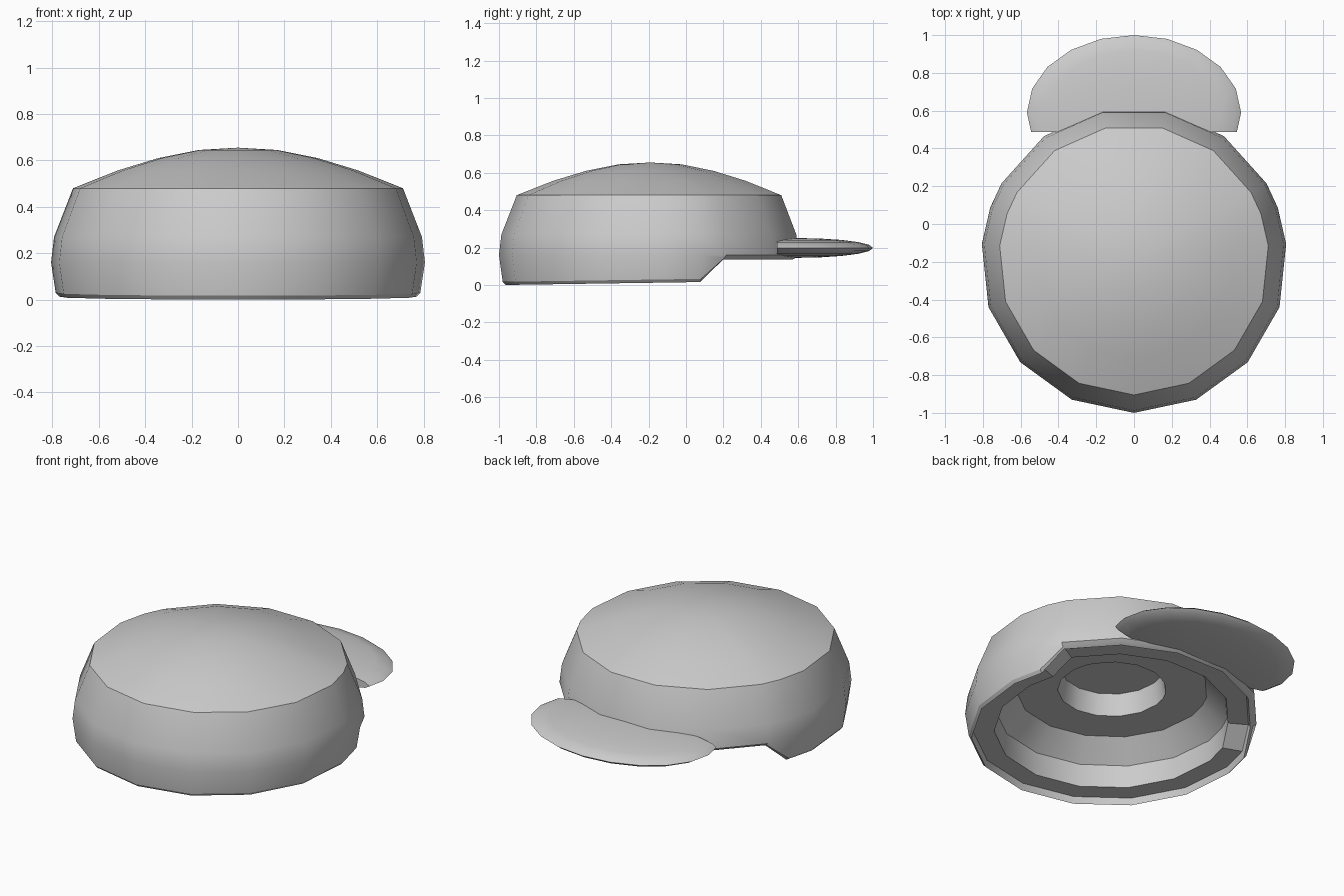
import bpy, bmesh
from math import sin, cos, radians

if "Cube" in bpy.data.objects:
    bpy.data.objects.remove(bpy.data.objects["Cube"])

CY = -0.19  # centre line of the crown


def finish(bm, name):
    bmesh.ops.recalc_face_normals(bm, faces=bm.faces)
    mesh = bpy.data.meshes.new(name)
    bm.to_mesh(mesh)
    bm.free()
    ob = bpy.data.objects.new(name, mesh)
    bpy.context.collection.objects.link(ob)
    bpy.ops.object.select_all(action='DESELECT')
    ob.select_set(True)
    bpy.context.view_layer.objects.active = ob
    bpy.ops.object.shade_smooth_by_angle(angle=radians(30))
    return ob


# Crown: (radius, z, raised z at the front notch), from dome top to inner recess
profile = [
    (0.17, 0.645, None), (0.345, 0.61, None), (0.52, 0.557, None),
    (0.715, 0.48, None), (0.797, 0.27, None), (0.81, 0.16, None),
    (0.79, 0.017, 0.143), (0.775, 0.0, 0.135), (0.765, 0.04, 0.15),
    (0.65, 0.04, 0.15), (0.645, 0.18, None), (0.53, 0.30, None),
    (0.30, 0.30, None), (0.28, 0.43, None),
]
# Fifteen sides, plus one extra column at each end of the notch
angles = sorted([24 * k for k in range(15)] + [110, 250])

bm = bmesh.new()
rings = []
for r, z, raised in profile:
    ring = []
    for a in angles:
        x, y = r * sin(radians(a)), CY - r * cos(radians(a))
        zz = z
        if raised is not None:
            zz = raised if 115 < a < 245 else z + 0.015 * (y + 0.97)
        ring.append(bm.verts.new((x, y, zz)))
    rings.append(ring)
n = len(angles)
for lo, hi in zip(rings, rings[1:]):
    for i in range(n):
        j = (i + 1) % n
        bm.faces.new((lo[i], lo[j], hi[j], hi[i]))

# Dome apex and recess ceiling
apex = bm.verts.new((0, CY, 0.655))
for i in range(n):
    bm.faces.new((apex, rings[0][i], rings[0][(i + 1) % n]))
bm.faces.new(rings[-1])
finish(bm, "crown")

# Visor: flattened ball cut off straight at the back
bm = bmesh.new()
bmesh.ops.create_uvsphere(bm, u_segments=20, v_segments=10, radius=1)
bmesh.ops.scale(bm, vec=(0.567, 0.41, 0.053), verts=bm.verts)
bmesh.ops.translate(bm, vec=(0, 0.59, 0.198), verts=bm.verts)
cut = bmesh.ops.bisect_plane(bm, geom=bm.verts[:] + bm.edges[:] + bm.faces[:],
                             plane_co=(0, 0.487, 0), plane_no=(0, -1, 0),
                             clear_outer=True)
edges = [e for e in cut["geom_cut"] if isinstance(e, bmesh.types.BMEdge)]
bmesh.ops.holes_fill(bm, edges=edges)
finish(bm, "visor")
